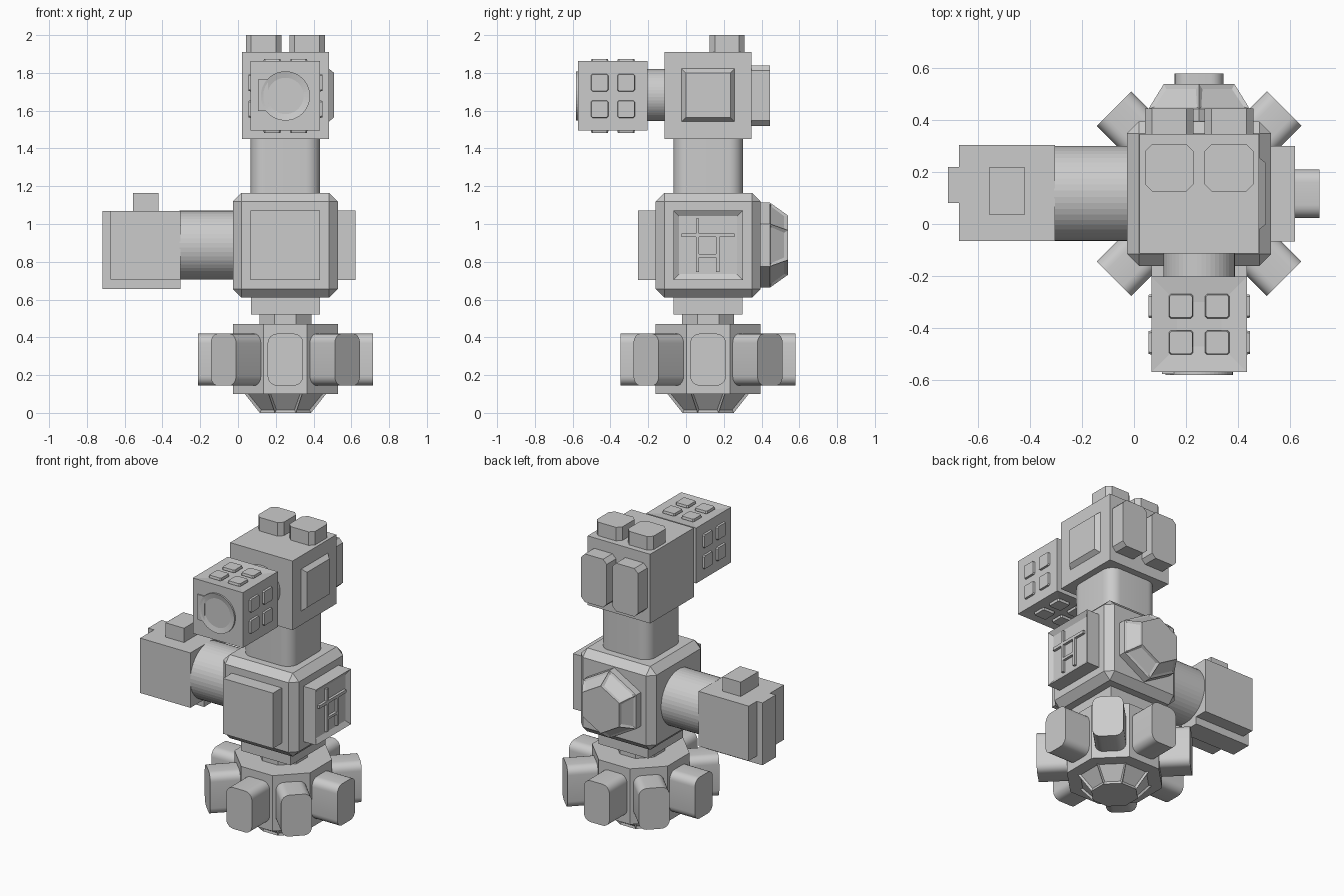
import bpy, bmesh
from math import cos, sin, pi
from mathutils import Vector, Matrix

if "Cube" in bpy.data.objects:
    bpy.data.objects.remove(bpy.data.objects["Cube"])

grey = bpy.data.materials.new("plain grey")
grey.use_nodes = True
GREY = (0.6, 0.6, 0.6, 1)
grey.diffuse_color = GREY
grey.node_tree.nodes["Principled BSDF"].inputs["Base Color"].default_value = GREY

CX, CY = 0.251, 0.117            # vertical axis of the body
UP, DOWN = Vector((0, 0, 1)), Vector((0, 0, -1))
FRONT, BACK = Vector((0, -1, 0)), Vector((0, 1, 0))
LEFT, RIGHT = Vector((1, 0, 0)), Vector((-1, 0, 0))


def ngon(apothem, n, turn=0.5):
    r = apothem / cos(pi / n)
    return [(r * cos(2 * pi * (i + turn) / n), r * sin(2 * pi * (i + turn) / n)) for i in range(n)]


def rect(w, h, r=0, seg=1):
    """Rectangle; r cuts the corners, seg rounds the cuts."""
    if not r:
        return [(w / 2, h / 2), (-w / 2, h / 2), (-w / 2, -h / 2), (w / 2, -h / 2)]
    pts = []
    for k, (sx, sy) in enumerate([(1, 1), (-1, 1), (-1, -1), (1, -1)]):
        for i in range(seg + 1):
            a = pi / 2 * (k + i / seg)
            pts.append((sx * (w / 2 - r) + r * cos(a), sy * (h / 2 - r) + r * sin(a)))
    return pts


def finish(name, bm, smooth=False):
    bmesh.ops.recalc_face_normals(bm, faces=bm.faces)
    mesh = bpy.data.meshes.new(name)
    bm.to_mesh(mesh)
    bm.free()
    mesh.materials.append(grey)
    ob = bpy.data.objects.new(name, mesh)
    bpy.context.collection.objects.link(ob)
    if smooth:
        bpy.ops.object.select_all(action='DESELECT')
        ob.select_set(True)
        bpy.context.view_layer.objects.active = ob
        bpy.ops.object.shade_smooth_by_angle(angle=pi / 6)
    return ob


def prism(name, pts, pos, axis, depth, taper=1, end=None, sides=None, smooth=False):
    """Extrude an outline from pos along axis; end/sides = (border, depth) of sunk faces."""
    bm = bmesh.new()
    low = [bm.verts.new((x, y, 0)) for x, y in pts]
    top = [bm.verts.new((x * taper, y * taper, depth)) for x, y in pts]
    n = len(pts)
    bm.faces.new(low[::-1])
    cap = bm.faces.new(top)
    walls = [bm.faces.new((low[i], low[(i + 1) % n], top[(i + 1) % n], top[i])) for i in range(n)]
    bm.normal_update()
    for faces, cut in (([cap], end), (walls, sides)):
        if cut:
            bmesh.ops.inset_individual(bm, faces=faces, thickness=cut[0], depth=-cut[1])
    turn = axis.to_track_quat('Z', 'Y').to_matrix().to_4x4() if abs(axis.z) < 0.5 else \
        Matrix.Rotation(0 if axis.z > 0 else pi, 4, 'X')
    bm.transform(Matrix.Translation(pos) @ turn)
    return finish(name, bm, smooth)


def box(name, lo, hi, bevel=0, pits=None):
    bm = bmesh.new()
    bmesh.ops.create_cube(bm, size=1)
    for v in bm.verts:
        v.co = [l + (h - l) * (c + 0.5) for l, h, c in zip(lo, hi, v.co)]
    if bevel:
        bmesh.ops.bevel(bm, geom=bm.edges[:], offset=bevel, segments=1, affect='EDGES')
    if pits:
        ends = [f for f in bm.faces if abs(f.normal.z) > 0.9]
        bmesh.ops.inset_individual(bm, faces=ends, thickness=pits[0], depth=-pits[1])
    return finish(name, bm)


# Base: octagonal drum, tapered foot with sunk panels, collar
prism("base_drum", ngon(0.278, 8), (CX, CY, 0.1), UP, 0.37)
prism("base_foot", ngon(0.215, 8), (CX, CY, 0.1), DOWN, 0.1, taper=0.63, sides=(0.014, 0.012))
prism("base_collar", ngon(0.138, 8), (CX, CY, 0.46), UP, 0.07)

# Eight rounded pads around the drum
for i in range(8):
    d = Vector((cos(i * pi / 4), sin(i * pi / 4), 0))
    prism(f"base_pad_{i + 1}", rect(0.188, 0.275, 0.05, 6),
          Vector((CX, CY, 0.282)) + d * 0.26, d, 0.204, smooth=True)

# Waist and bevelled core
prism("waist", rect(0.365, 0.365), (CX, CY, 0.52), UP, 0.1)
box("core", (CX - 0.278, CY - 0.278, 0.61), (CX + 0.278, CY + 0.278, 1.165), 0.046)
CORE = Vector((CX, CY, 0.888))
prism("core_front_panel", rect(0.368, 0.368), CORE + FRONT * 0.26, FRONT, 0.11)
prism("core_side_panel", rect(0.368, 0.368), CORE + LEFT * 0.26, LEFT, 0.11, end=(0.043, 0.02))

# Raised bars in the sunk side panel: y and z ranges
for y0, y1, z0, z1 in [(-0.025, 0.257, 0.93, 0.95), (0.053, 0.07, 0.745, 1.03),
                       (0.16, 0.178, 0.745, 0.93), (0.07, 0.16, 0.823, 0.84)]:
    box("side_panel_bar", (0.59, y0, z0), (0.618, y1, z1))

# Hexagonal hatch on the back
prism("hatch_base", ngon(0.195, 6, 0.5), CORE + BACK * 0.26, BACK, 0.067)
prism("hatch_cap", ngon(0.195, 6, 0.5), CORE + BACK * 0.327, BACK, 0.095, taper=0.7,
      sides=(0.022, 0.008))

# Right arm with strapped end block
prism("arm_tube", ngon(0.183, 48), CORE + RIGHT * 0.26, RIGHT, 0.3)
box("arm_block", (-0.675, -0.065, 0.705), (-0.305, 0.305, 1.07))
box("arm_strap_side", (-0.717, 0.08, 0.655), (-0.67, 0.22, 1.07))
box("arm_strap_bottom", (-0.67, 0.08, 0.655), (-0.305, 0.22, 0.71))
box("arm_knob", (-0.557, 0.035, 1.06), (-0.422, 0.22, 1.165))

# Neck and head
prism("neck", rect(0.368, 0.368, 0.075, 8), (CX, CY, 1.16), UP, 0.3, smooth=True)
box("head", (CX - 0.23, CY - 0.23, 1.45), (CX + 0.23, CY + 0.23, 1.91))
prism("head_side_panel", rect(0.28, 0.28), (CX + 0.23, CY, 1.682), LEFT, 0.028, taper=0.84)
for s in (-1, 1):
    x = CX + s * 0.115
    prism("head_top_stub", rect(0.188, 0.183, 0.028), (x, 0.217, 1.9), UP, 0.1)
    prism("head_back_pad", rect(0.188, 0.32, 0.027), (x, 0.34, 1.68), BACK, 0.105)

# Eye block on a short tube
EYE = Vector((CX, -0.387, 1.678))
prism("eye_tube", ngon(0.138, 48), (CX, -0.1, 1.682), FRONT, 0.11)
box("eye_block", EYE - Vector((0.184,) * 3), EYE + Vector((0.184,) * 3), pits=(0.139, 0.012))
prism("eye_lens", ngon(0.13, 48), EYE + FRONT * 0.18, FRONT, 0.015, end=(0.034, 0.008))
box("eye_lens_tab", (0.107, -0.579, 1.598), (0.158, -0.565, 1.766))

# Four small buttons on each side of the eye block
for d in (UP, DOWN, LEFT, RIGHT):
    across = LEFT if d.z else UP
    for a in (-1, 1):
        for b in (-1, 1):
            p = EYE + d * 0.18 + across * (0.07 * a) + BACK * (0.07 * b)
            prism("eye_button", rect(0.094, 0.094, 0.008), p, d, 0.016, taper=0.93)
